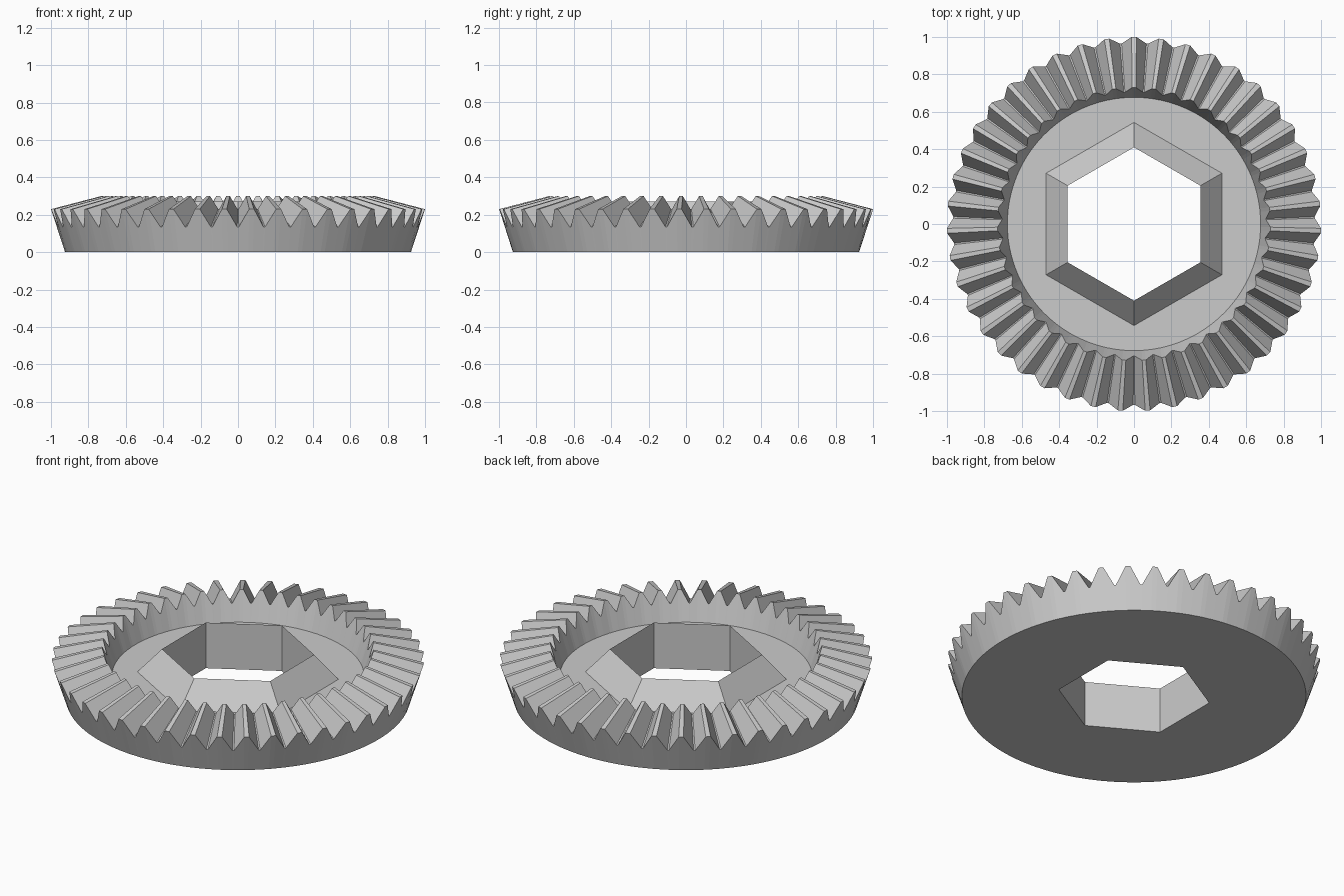
import bpy, bmesh, math

if "Cube" in bpy.data.objects:
    bpy.data.objects.remove(bpy.data.objects["Cube"])

TEETH = 43
PITCH = 2 * math.pi / TEETH
APEX = 0.49            # height of the cone apex all tooth lines run to
INNER = 0.73           # inner end of teeth as a fraction of the outer end
TIP, ROOT = (1.0, 0.23), (0.967, 0.135)

bm = bmesh.new()


def ring(points):
    return [bm.verts.new((r * math.cos(a), r * math.sin(a), z)) for r, a, z in points]


def skin(a, b):
    n = len(a)
    for i in range(n):
        j = (i + 1) % n
        bm.faces.new((a[i], a[j], b[j], b[i]))


def fill(a, b):
    # flat face between two closed loops
    edges = []
    for loop in (a, b):
        for i in range(len(loop)):
            v, w = loop[i], loop[(i + 1) % len(loop)]
            edges.append(bm.edges.get((v, w)) or bm.edges.new((v, w)))
    bmesh.ops.triangle_fill(bm, edges=edges, use_beauty=True)


# tooth outline: narrow flat tip, narrow root, straight flanks
outline = []
for t in range(TEETH):
    mid = math.pi / 2 + t * PITCH
    for f, (r, z) in ((-0.09, TIP), (0.09, TIP), (0.47, ROOT), (0.53, ROOT)):
        outline.append((r, mid + f * PITCH, z))

bottom = ring([(0.925, a, 0) for r, a, z in outline])
outer = ring(outline)
inner = ring([(r * INNER, a, APEX - (APEX - z) * INNER) for r, a, z in outline])
floor = ring([(0.677, a, 0.13) for r, a, z in outline])


def hexagon(r, z):
    return ring([(r, math.pi / 2 + i * math.pi / 3, z) for i in range(6)])


# raised tapered hexagonal collar with a straight hexagonal bore
collar_base = hexagon(0.543, 0.13)
collar_top = hexagon(0.41, 0.27)
bore_bottom = hexagon(0.41, 0)

skin(bottom, outer)
skin(outer, inner)
skin(inner, floor)
fill(floor, collar_base)
skin(collar_base, collar_top)
skin(collar_top, bore_bottom)
fill(bottom, bore_bottom)
bmesh.ops.recalc_face_normals(bm, faces=bm.faces[:])

mesh = bpy.data.meshes.new("bevel_gear")
bm.to_mesh(mesh)
bm.free()
gear = bpy.data.objects.new("bevel_gear", mesh)
bpy.context.collection.objects.link(gear)

mat = bpy.data.materials.new("light grey")
mat.diffuse_color = (0.6, 0.6, 0.6, 1)
mat.use_nodes = True
mat.node_tree.nodes["Principled BSDF"].inputs["Base Color"].default_value = mat.diffuse_color
mesh.materials.append(mat)
